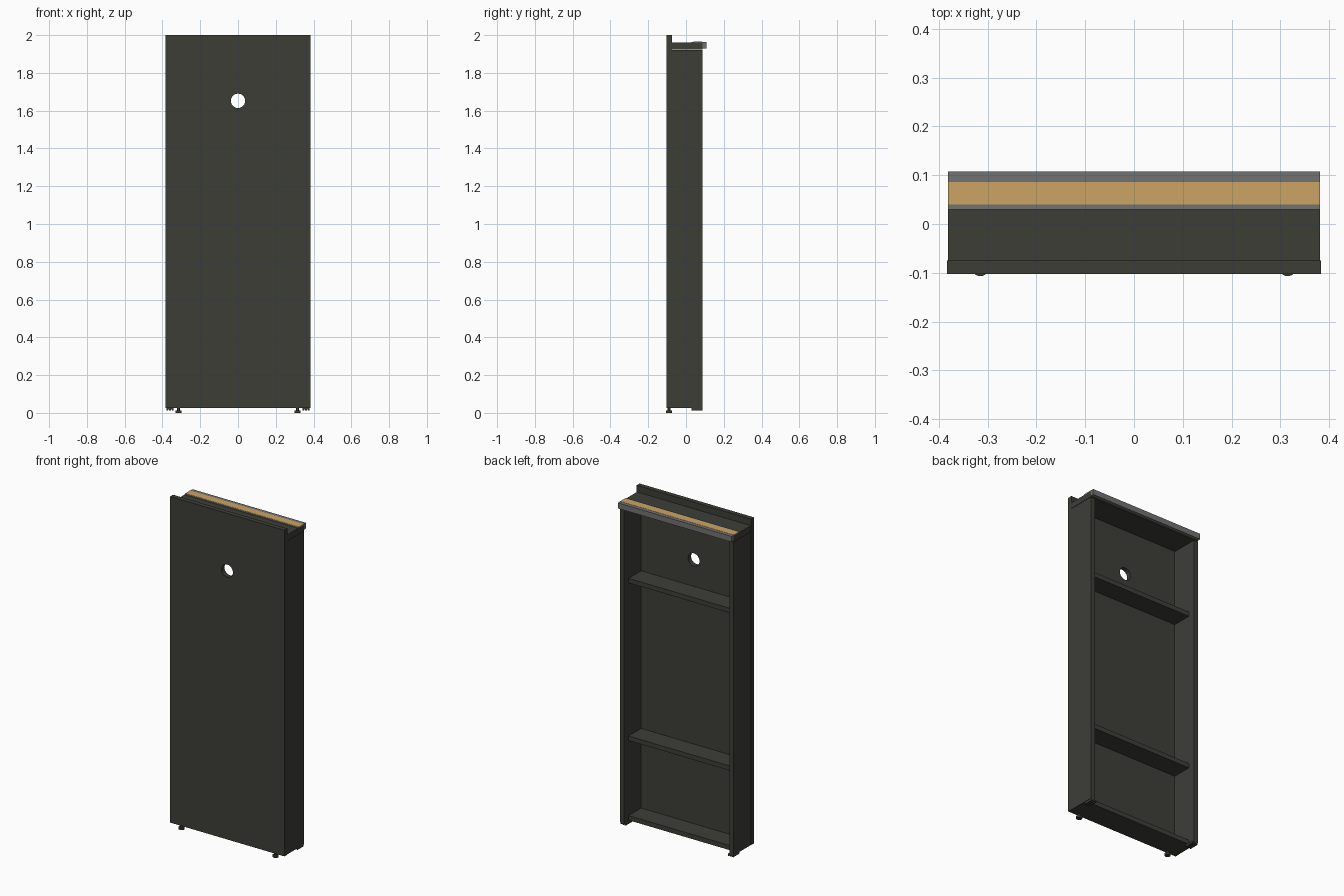
import bpy

if "Cube" in bpy.data.objects:
    bpy.data.objects.remove(bpy.data.objects["Cube"])


def material(name, rgb):
    m = bpy.data.materials.new(name)
    m.diffuse_color = (*rgb, 1)
    m.use_nodes = True
    m.node_tree.nodes["Principled BSDF"].inputs["Base Color"].default_value = m.diffuse_color
    return m


DARK = material("dark charcoal", (0.047, 0.047, 0.039))
GREY = material("metal grey", (0.165, 0.17, 0.165))
WOOD = material("light wood", (0.60, 0.37, 0.125))


def box(name, x, y, z, mat):
    """Box from (min, max) ranges on each axis."""
    lo, hi = zip(x, y, z)
    bpy.ops.mesh.primitive_cube_add(size=1, location=[(a + b) / 2 for a, b in zip(lo, hi)])
    ob = bpy.context.object
    ob.name = name
    ob.scale = [b - a for a, b in zip(lo, hi)]
    bpy.ops.object.transform_apply(location=False, rotation=False, scale=True)
    ob.data.materials.append(mat)
    return ob


def cylinder(name, loc, r, depth, mat, rot=(0, 0, 0), sides=32):
    bpy.ops.mesh.primitive_cylinder_add(vertices=sides, radius=r, depth=depth,
                                        location=loc, rotation=rot)
    ob = bpy.context.object
    ob.name = name
    ob.data.materials.append(mat)
    bpy.ops.object.shade_smooth_by_angle()
    return ob


W = 0.381           # half width
T = 0.028           # board thickness
FRONT, INNER, BACK = -0.103, -0.075, 0.088
BASE = 0.025

# Front panel with a round through hole
panel = box("front_panel", (-W - 0.002, W + 0.002), (FRONT, INNER), (BASE, 2.0), DARK)
cutter = cylinder("hole_cutter", (0, -0.09, 1.652), 0.038, 0.2, DARK, (1.5707963, 0, 0), 48)
mod = panel.modifiers.new("hole", 'BOOLEAN')
mod.operation = 'DIFFERENCE'
mod.solver = 'EXACT'
mod.object = cutter
bpy.context.view_layer.objects.active = panel
bpy.ops.object.modifier_apply(modifier=mod.name)
bpy.data.objects.remove(cutter)

# Top board, shelves and bottom board
box("top_board", (-W, W), (INNER, BACK), (1.924, 1.96), DARK)
for name, top in (("upper_shelf", 1.49), ("lower_shelf", 0.535), ("bottom_board", 0.053)):
    box(name, (-W + T, W - T), (INNER, 0.045), (top - T, top), DARK)

# Metal rail along the back top edge, with a wooden strip let into it
box("top_rail", (-W, W), (0.03, 0.108), (1.93, 1.964), GREY)
box("wood_strip", (-W, W), (0.04, 0.086), (1.96, 1.965), WOOD)

for s, side in ((-1, "left"), (1, "right")):
    # Side board
    box(side + "_side", sorted((s * W, s * (W - T))), (INNER, BACK), (BASE, 1.922), DARK)

    # Levelling foot under the front panel
    x = s * 0.315
    cylinder(side + "_foot_pad", (x, -0.09, 0.006), 0.017, 0.012, DARK)
    cylinder(side + "_foot_stem", (x, -0.09, 0.02), 0.007, 0.02, DARK)

    # Ribbed glide under the side board
    box(side + "_glide", sorted((s * 0.342, s * 0.378)), (0.03, BACK), (0.019, BASE), DARK)
    for i in range(3):
        c = s * (0.346 + 0.014 * i)
        box(side + "_glide_rib", (c - 0.004, c + 0.004), (0.03, BACK), (0.012, 0.02), DARK)
